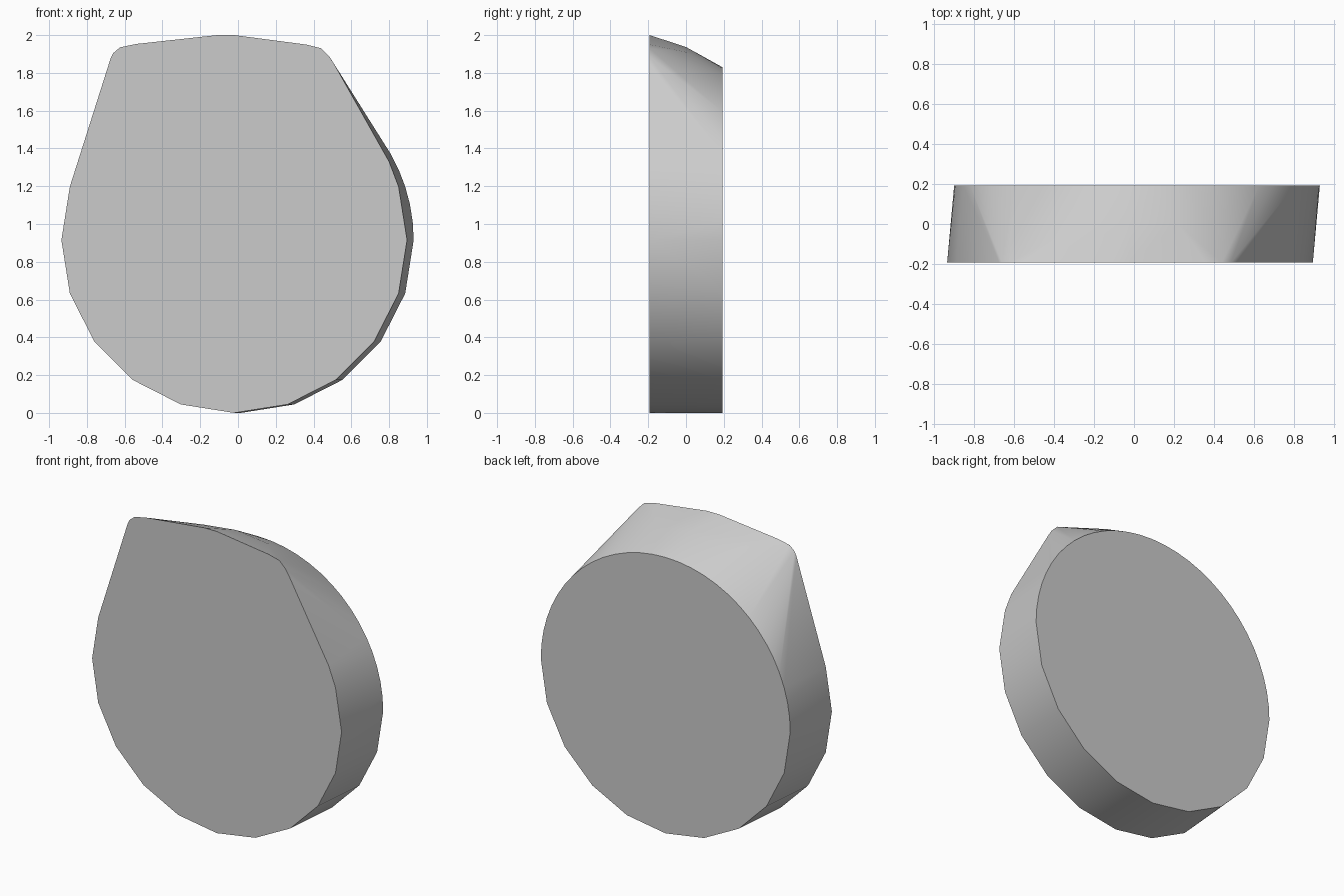
import bpy, bmesh
from math import radians, sin, cos

cube = bpy.data.objects.get("Cube")
if cube:
    bpy.data.objects.remove(cube, do_unlink=True)

RADIUS, MID_Z, HALF_DEPTH = 0.915, 0.915, 0.193


def arc(cx, y, start, end, step):
    """Points on an upright circle, angles in degrees."""
    return [(cx + RADIUS * cos(radians(a)), y, MID_Z + RADIUS * sin(radians(a)))
            for a in range(start, end, step)]


# Front outline: round below, shoulders and a shallow peak above
crown = [(0.80, 1.33), (0.51, 1.845), (0.485, 1.885), (0.44, 1.93), (0.36, 1.95),
         (-0.02, 2.0), (-0.11, 2.0), (-0.54, 1.953), (-0.625, 1.935),
         (-0.66, 1.905), (-0.675, 1.875)]
points = arc(-0.02, -HALF_DEPTH, 162, 379, 18)
points += [(x, -HALF_DEPTH, z) for x, z in crown]

# Back outline: a full circle, finer over the top
points += arc(0.015, HALF_DEPTH, 180, 360, 18) + arc(0.015, HALF_DEPTH, 0, 180, 6)

# Slight swell along the top between the two outlines
points += [(-0.25, 0, 1.91), (-0.02, 0, 1.937), (0.22, 0, 1.91)]

# Skin the outlines and merge the flat caps
bm = bmesh.new()
for p in points:
    bm.verts.new(p)
hull = bmesh.ops.convex_hull(bm, input=bm.verts[:])
loose = {g for g in hull["geom_interior"] + hull["geom_unused"]
         if isinstance(g, bmesh.types.BMVert)}
bmesh.ops.delete(bm, geom=list(loose), context="VERTS")
bmesh.ops.dissolve_limit(bm, angle_limit=radians(0.5),
                         verts=bm.verts[:], edges=bm.edges[:])
bmesh.ops.recalc_face_normals(bm, faces=bm.faces[:])

mesh = bpy.data.meshes.new("rounded_body")
bm.to_mesh(mesh)
bm.free()
body = bpy.data.objects.new("rounded_body", mesh)
bpy.context.collection.objects.link(body)

# Plain grey material
grey = bpy.data.materials.new("light_grey")
grey.use_nodes = True
colour = (0.6, 0.6, 0.6, 1)
grey.diffuse_color = colour
grey.node_tree.nodes["Principled BSDF"].inputs["Base Color"].default_value = colour
mesh.materials.append(grey)

# Smooth rim with crisp cap edges
bpy.ops.object.select_all(action="DESELECT")
body.select_set(True)
bpy.context.view_layer.objects.active = body
bpy.ops.object.shade_smooth_by_angle(angle=radians(45))
